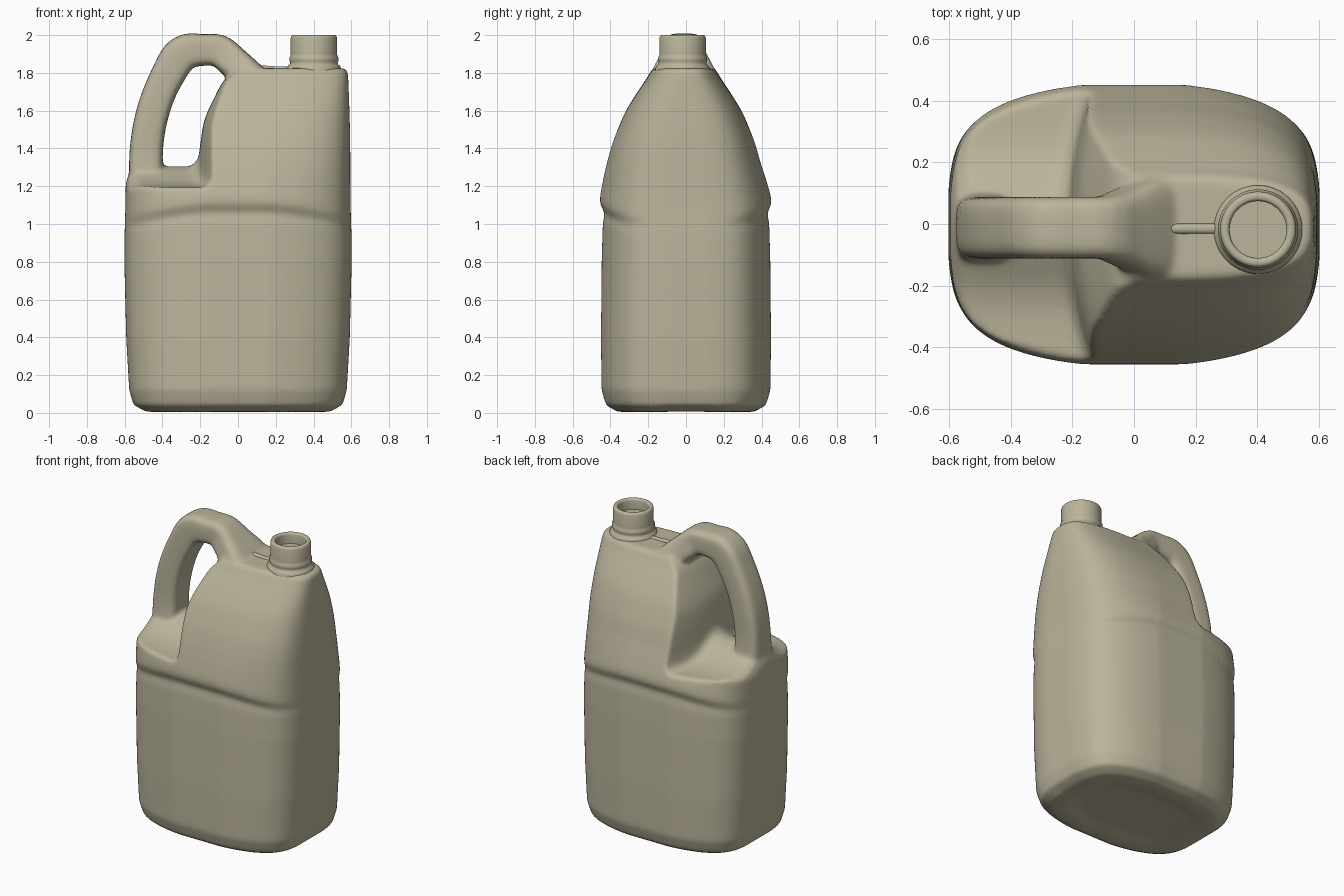
import bpy, bmesh, math
from mathutils import Vector

if "Cube" in bpy.data.objects:
    bpy.data.objects.remove(bpy.data.objects["Cube"])

mat = bpy.data.materials.new("khaki_plastic")
mat.diffuse_color = (0.50, 0.46, 0.33, 1)
mat.use_nodes = True
mat.node_tree.nodes["Principled BSDF"].inputs["Base Color"].default_value = mat.diffuse_color


def loft(name, rings):
    """Skin a list of closed rings and cap both ends."""
    bm = bmesh.new()
    vs = [[bm.verts.new(p) for p in r] for r in rings]
    n = len(rings[0])
    for a, b in zip(vs, vs[1:]):
        for i in range(n):
            j = (i + 1) % n
            bm.faces.new((a[i], a[j], b[j], b[i]))
    bm.faces.new(vs[0])
    bm.faces.new(vs[-1])
    bmesh.ops.recalc_face_normals(bm, faces=bm.faces)
    me = bpy.data.meshes.new(name)
    bm.to_mesh(me)
    bm.free()
    ob = bpy.data.objects.new(name, me)
    bpy.context.collection.objects.link(ob)
    me.materials.append(mat)
    return ob


def superellipse(a, b, n, count):
    pts = []
    for i in range(count):
        t = 2 * math.pi * (i + 0.5) / count
        c, s = math.cos(t), math.sin(t)
        pts.append((math.copysign(abs(c) ** (2 / n), c) * a,
                    math.copysign(abs(s) ** (2 / n), s) * b))
    return pts


def smooth_path(keys, steps):
    """Catmull-Rom curve through rows of numbers."""
    out = []
    for i in range(len(keys) - 1):
        rows = (keys[max(i - 1, 0)], keys[i], keys[i + 1], keys[min(i + 2, len(keys) - 1)])
        for k in range(steps):
            t = k / steps
            out.append([0.5 * (2 * b + (c - a) * t + (2 * a - 5 * b + 4 * c - d) * t * t
                               + (3 * b - a - 3 * c + d) * t ** 3) for a, b, c, d in zip(*rows)])
    return out + [list(keys[-1])]


# Body: stacked sections (z, half width, half depth), with a soft step at mid height
lower = [(0.018, .34, .22), (0.004, .42, .30), (0.006, .50, .37), (0.04, .558, .432),
         (0.12, .58, .457), (0.4, .596, .46), (0.8, .606, .456), (0.95, .605, .450),
         (0.995, .603, .440)]
upper = smooth_path([(1.04, .602, .463), (1.08, .60, .460), (1.15, .599, .446), (1.25, .598, .426),
                     (1.4, .597, .388), (1.5, .595, .352), (1.6, .592, .307), (1.7, .588, .245),
                     (1.77, .585, .198), (1.805, .582, .178)], 4)
rings = []
for z, a, b in lower + upper + [(1.825, .567, .16)]:
    arch = 0.075 * math.exp(-((z - 1.05) / 0.2) ** 2)
    rise = min(1, max(0, (z - 1.0) / 0.8))
    shift = -0.012 * min(1, rise * 2.5)
    ring = []
    for x, y in superellipse(a, b, 6.5 - 2 * rise, 144):
        u, v = x / a, y / b
        dz = arch * (1 - (x / 0.6) ** 2)
        if z < 0.1 and abs(x) > 0.4:      # notch under each end
            dz += 0.025 * math.exp(-(y / 0.1) ** 2) * min(1, (abs(x) - 0.4) / 0.1)
        ring.append((x * (1 - 0.075 * v * v), y * (1 - (0.23 - 0.15 * rise) * u * u) + shift, z + dz))
    rings.append(ring)
body = loft("jug_body", rings)

# Cutter for the hand recess: curved wall and crowned shelf
rings = []
for k in range(41):
    y = -0.6 + 1.2 * k / 40
    zs = 1.195 + 0.11 * math.exp(-((y + 0.012) / 0.17) ** 2)
    d = 0.05 * (min(abs(y), 0.45) / 0.36) ** 2
    wall = smooth_path([(-.26, zs), (-.215, zs + .035), (-.2, 1.42), (-.178, 1.55), (-.12, 1.68),
                        (-.075, 1.76), (-.01, 1.82), (0.06, 1.95)], 3)
    rings.append([(-0.9, y, zs - .12), (-.605, y, zs - .12), (-.575, y, zs - .03), (-.53, y, zs)]
                 + [(x + d, y, z) for x, z in wall] + [(-0.9, y, 1.95)])
cutter = loft("recess_cutter", rings)

# Handle: swept section (x, z, half thickness, half width)
path = smooth_path([(-.487, 1.10, .092, .15), (-.487, 1.25, .09, .112), (-.486, 1.38, .088, .1),
        (-.472, 1.5, .087, .1), (-.446, 1.61, .087, .1), (-.41, 1.71, .087, .1),
        (-.365, 1.80, .09, .1), (-.318, 1.88, .094, .1), (-.26, 1.917, .092, .1),
        (-.18, 1.921, .083, .1), (-.10, 1.918, .085, .102), (-.03, 1.862, .085, .128),
        (.04, 1.80, .085, .16), (.12, 1.735, .08, .172), (.2, 1.70, .07, .17)], 3)
rings = []
for i, (x, z, h, w) in enumerate(path):
    p, q = path[max(i - 1, 0)], path[min(i + 1, len(path) - 1)]
    t = Vector((q[0] - p[0], 0, q[1] - p[1])).normalized()
    nrm = Vector((-t.z, 0, t.x))
    rings.append([Vector((x, -0.012 + v, z)) + nrm * u
                  for u, v in superellipse(h, w, 4.2, 40)])
handle = loft("handle", rings)

# Blend body and handle into one moulded shell
for op, ob in (("DIFFERENCE", cutter), ("UNION", handle)):
    m = body.modifiers.new(op.lower(), "BOOLEAN")
    m.operation, m.object, m.solver = op, ob, "EXACT"
m = body.modifiers.new("remesh", "REMESH")
m.mode, m.voxel_size, m.use_smooth_shade = "VOXEL", 0.0115, True
m = body.modifiers.new("soften", "SMOOTH")
m.factor, m.iterations = 0.5, 12
bpy.context.view_layer.objects.active = body
for name in [m.name for m in body.modifiers]:
    bpy.ops.object.modifier_apply(modifier=name)
for ob in (cutter, handle):
    bpy.data.objects.remove(ob)
body.data.materials.clear()
body.data.materials.append(mat)
for p in body.data.polygons:
    p.material_index = 0
    p.use_smooth = True

# Neck: turned profile (radius, z) with a shallow open mouth
profile = [(.146, 1.79), (.143, 1.828), (.137, 1.838), (.128, 1.846), (.126, 1.856),
           (.13, 1.865), (.13, 1.88), (.124, 1.89), (.123, 1.90), (.123, 1.985),
           (.119, 1.996), (.112, 2.0), (.1, 2.0), (.094, 1.994), (.092, 1.985), (.092, 1.93)]
neck = loft("neck", [[(0.402 + x, -0.018 + y, z) for x, y in superellipse(r, r, 2, 64)]
                     for r, z in profile])

# Small seam rib between handle and neck
rib = loft("seam_rib", [[(x, -0.015 + u, 1.815 + v) for u, v in superellipse(.018, h, 2.5, 16)]
                        for x, h in ((0.08, .028), (0.11, .026), (0.2, .02), (0.28, .018))])

bpy.ops.object.select_all(action="DESELECT")
for ob in (neck, rib):
    ob.select_set(True)
bpy.context.view_layer.objects.active = neck
bpy.ops.object.shade_smooth_by_angle(angle=math.radians(50))
